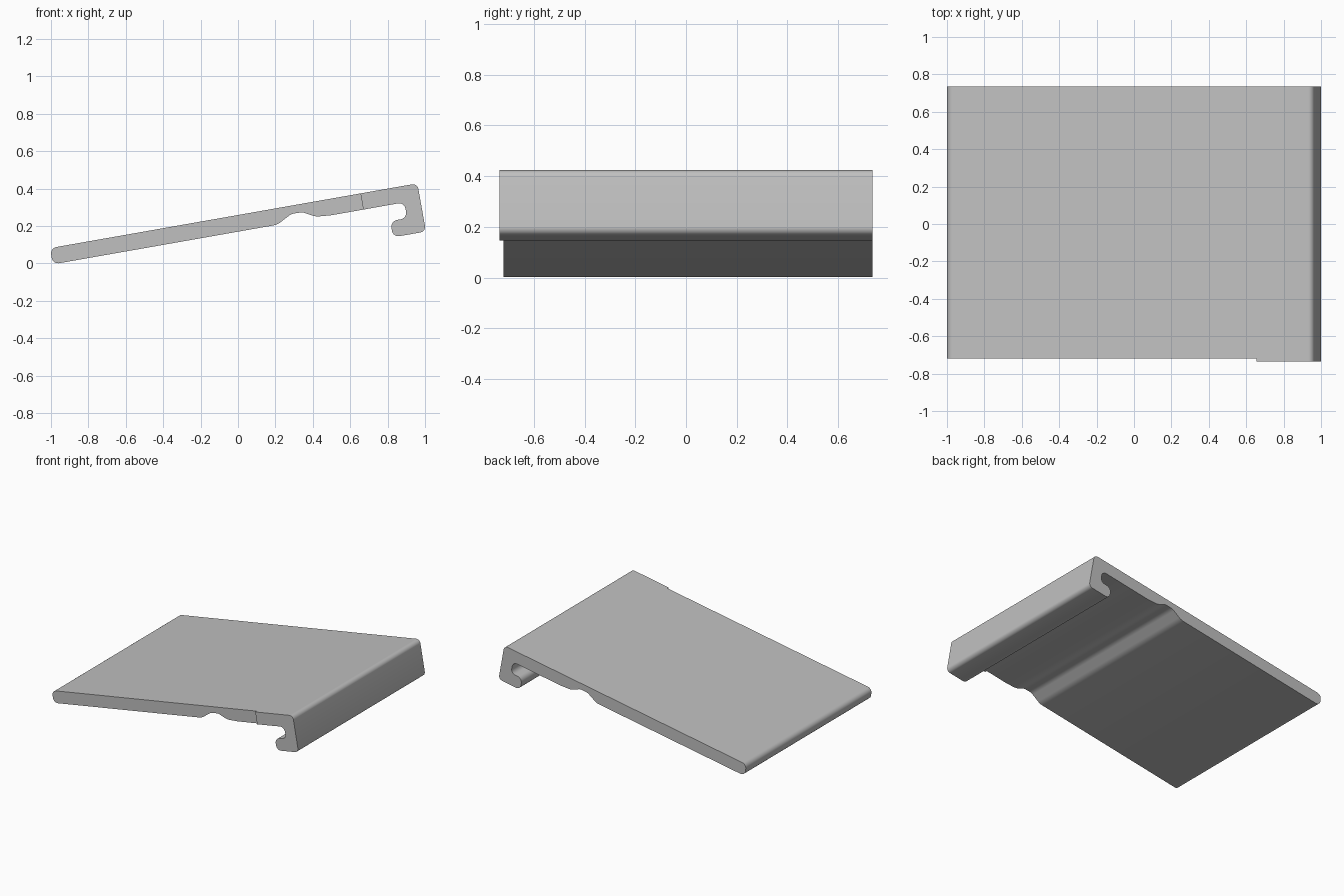
import bpy, bmesh, math
from mathutils import Vector

cube = bpy.data.objects.get("Cube")
if cube:
    bpy.data.objects.remove(cube, do_unlink=True)

BACK, SLAB_FRONT, HOOK_FRONT = 0.735, -0.72, -0.735
STEPS = 8


def fillet(corners):
    """Turn (x, z, radius) corners into points with rounded corners."""
    out = []
    n = len(corners)
    for i, (x, z, r) in enumerate(corners):
        p = Vector((x, z))
        if r == 0:
            out.append(p)
            continue
        a = (Vector(corners[i - 1][:2]) - p).normalized()
        b = (Vector(corners[(i + 1) % n][:2]) - p).normalized()
        half = a.angle(b) / 2
        centre = p + (a + b).normalized() * (r / math.sin(half))
        start = p + a * (r / math.tan(half)) - centre
        end = p + b * (r / math.tan(half)) - centre
        for k in range(STEPS + 1):
            t = k / STEPS
            out.append(centre + start.lerp(end, t).normalized() * r)
    return out


SEAM_TOP, SEAM_BOTTOM = (0.655, 0.3745, 0), (0.67, 0.288, 0)

# Sloping slab with a shallow groove underneath
slab = fillet([SEAM_TOP, (-1.005, 0.082, 0.035), (-0.99, -0.0045, 0.035),
               (0.21, 0.207, 0.09), (0.285, 0.265, 0.07), (0.345, 0.274, 0.05),
               (0.415, 0.25, 0.1), (0.5, 0.258, 0), SEAM_BOTTOM])

# Down-turned edge with a returning lip
hook = fillet([SEAM_BOTTOM, (0.889, 0.327, 0.035), (0.905, 0.242, 0.035),
               (0.814, 0.227, 0.038), (0.829, 0.14, 0.035),
               (1.005, 0.171, 0.03), (0.959, 0.428, 0.03), SEAM_TOP])

bm = bmesh.new()


def add_profile(points):
    return bm.faces.new([bm.verts.new((p.x, BACK, p.y)) for p in points])


def extrude(faces, dy, keep):
    geom = bmesh.ops.extrude_face_region(bm, geom=faces, use_keep_orig=keep)["geom"]
    verts = [g for g in geom if isinstance(g, bmesh.types.BMVert)]
    bmesh.ops.translate(bm, verts=verts, vec=(0, dy, 0))
    return [g for g in geom if isinstance(g, bmesh.types.BMFace)]


add_profile(slab)
add_profile(hook)
bmesh.ops.remove_doubles(bm, verts=bm.verts[:], dist=0.0005)
extrude(bm.faces[:], SLAB_FRONT - BACK, True)

# The hooked edge stands slightly proud at the front
front = [f for f in bm.faces
         if len(f.verts) > 4 and f.calc_center_median().y < 0
         and f.calc_center_median().x > 0.7]
extrude(front, HOOK_FRONT - SLAB_FRONT, False)
for f in front:
    if f.is_valid:
        bm.faces.remove(f)
bmesh.ops.recalc_face_normals(bm, faces=bm.faces[:])

mesh = bpy.data.meshes.new("hooked_panel")
bm.to_mesh(mesh)
bm.free()
panel = bpy.data.objects.new("hooked_panel", mesh)
bpy.context.collection.objects.link(panel)

# Plain grey
grey = bpy.data.materials.new("light grey")
grey.use_nodes = True
colour = (0.53, 0.53, 0.53, 1)
grey.diffuse_color = colour
grey.node_tree.nodes["Principled BSDF"].inputs["Base Color"].default_value = colour
mesh.materials.append(grey)

bpy.ops.object.select_all(action="DESELECT")
panel.select_set(True)
bpy.context.view_layer.objects.active = panel
bpy.ops.object.shade_smooth_by_angle(angle=math.radians(30))
